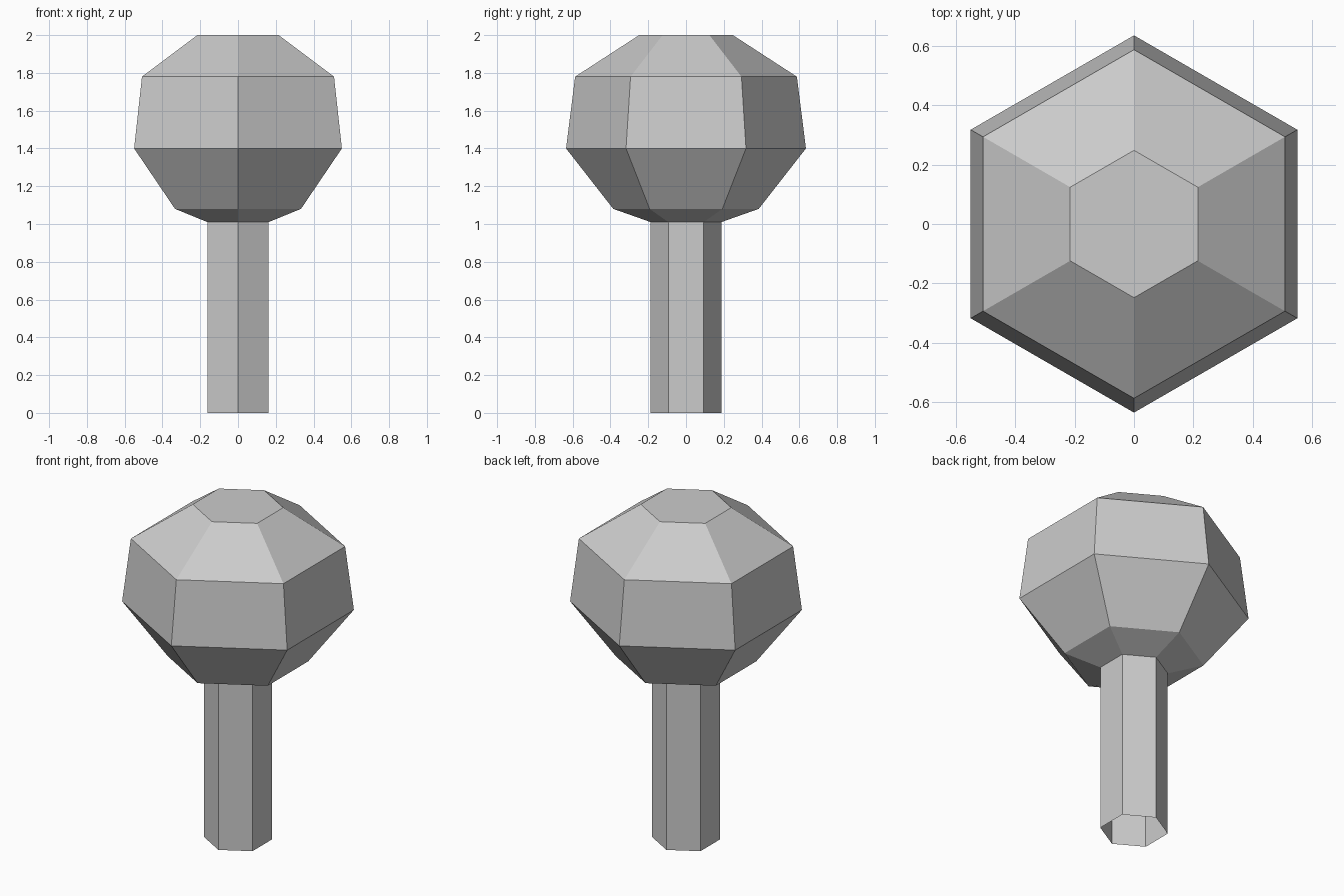
import bpy, bmesh
from math import cos, sin, radians

if "Cube" in bpy.data.objects:
    bpy.data.objects.remove(bpy.data.objects["Cube"])

SIDES = 6


def loft(name, profile, cap_top=False):
    """Flat-shaded six-sided shell through (radius, height) rings, listed bottom to top."""
    bm = bmesh.new()
    rings = []
    for r, z in profile:
        angles = [radians(90 + 360 * i / SIDES) for i in range(SIDES)]
        rings.append([bm.verts.new((r * cos(a), r * sin(a), z)) for a in angles])
    for low, high in zip(rings, rings[1:]):
        for i in range(SIDES):
            j = (i + 1) % SIDES
            bm.faces.new((low[i], low[j], high[j], high[i]))
    if cap_top:
        bm.faces.new(rings[-1])
    mesh = bpy.data.meshes.new(name)
    bm.to_mesh(mesh)
    bm.free()
    obj = bpy.data.objects.new(name, mesh)
    bpy.context.collection.objects.link(obj)
    return obj


# Trunk: hexagonal tube, open at the foot
loft("trunk", [(0.187, 0), (0.187, 1.01)])

# Crown: faceted foliage, meeting the trunk at its lower rim
loft("crown", [(0.187, 1.01), (0.385, 1.08), (0.635, 1.40),
               (0.587, 1.78), (0.248, 2.0)], cap_top=True)
